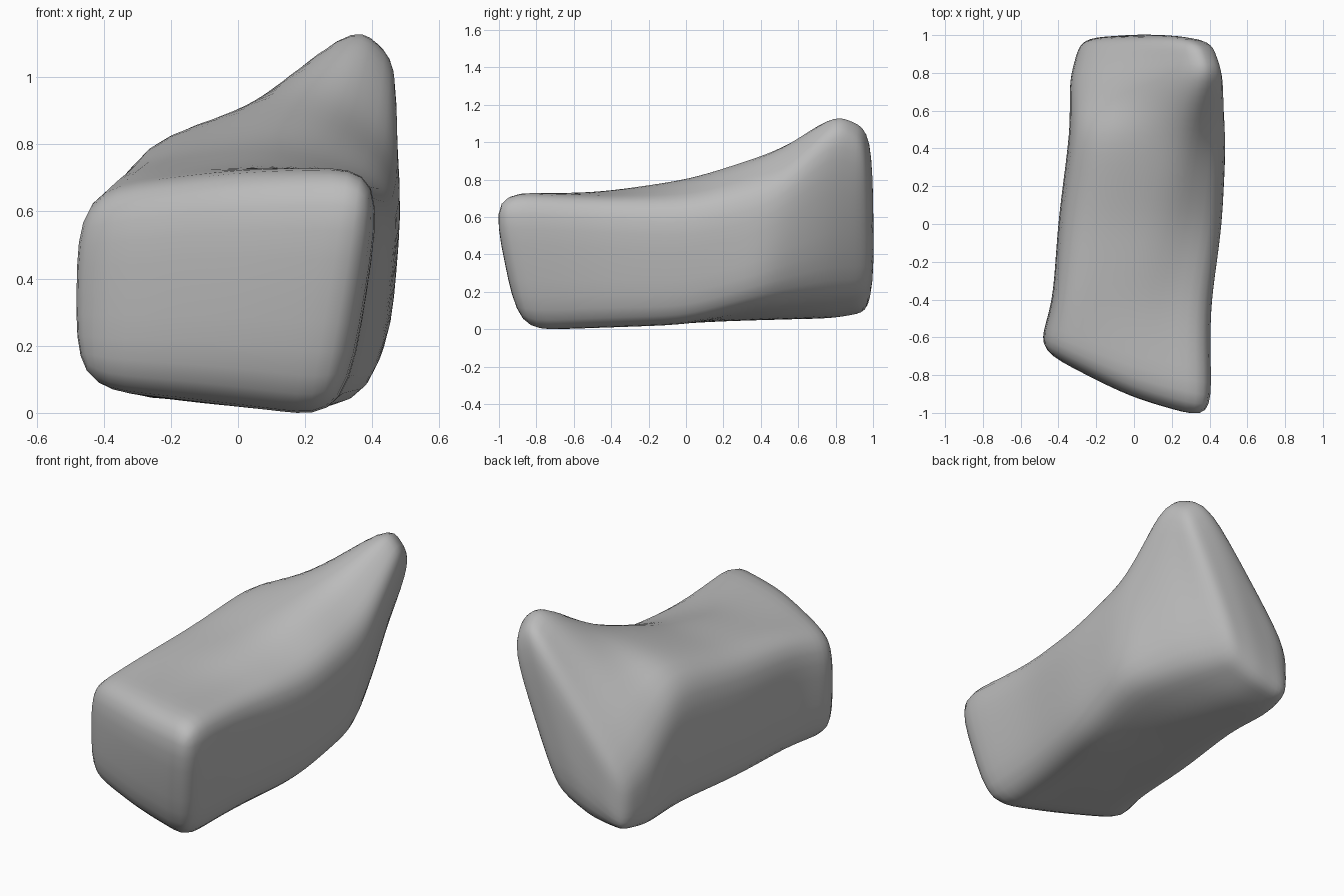
import bpy, bmesh

cube = bpy.data.objects.get("Cube")
if cube:
    bpy.data.objects.remove(cube, do_unlink=True)

# Stone colour
stone = bpy.data.materials.new("stone_grey")
stone.use_nodes = True
grey = (0.5, 0.5, 0.5, 1)
stone.diffuse_color = grey
stone.node_tree.nodes["Principled BSDF"].inputs["Base Color"].default_value = grey

# Cross-sections from front to back, each running along the underside
# (-x, middle, +x) and back over the top (+x, crest, -x)
sections = [
    [(-.51, -.66, .08), (-.08, -.84, .03), (.31, -.92, -.03),
     (.45, -1.09, .75), (0, -.95, .72), (-.5, -.68, .64)],
    [(-.43, -.38, .07), (-.05, -.42, .02), (.34, -.45, 0),
     (.43, -.47, .7), (.02, -.45, .74), (-.43, -.4, .71)],
    [(-.4, .02, .05), (0, 0, .03), (.41, 0, .02),
     (.49, 0, .66), (.15, .02, .82), (-.4, .02, .74)],
    [(-.34, .48, .05), (.02, .45, .05), (.46, .4, .15),
     (.5, .45, .74), (.25, .47, .98), (-.34, .5, .81)],
    [(-.34, .78, .05), (-.05, .78, .07), (.3, .74, .2),
     (.5, .8, 1.06), (.35, .8, 1.19), (-.34, .76, .57)],
    [(-.28, .98, .08), (-.08, 1.01, .12), (.12, 1, .22),
     (.44, .97, .95), (.29, 1, 1.11), (-.28, .99, .36)],
]

# Loft the sections and close both ends with a pair of faces each
bm = bmesh.new()
rings = [[bm.verts.new(p) for p in ring] for ring in sections]
for a, b in zip(rings, rings[1:]):
    for i in range(len(a)):
        j = (i + 1) % len(a)
        bm.faces.new((a[i], a[j], b[j], b[i]))
for ring in (rings[0], rings[-1]):
    bm.faces.new((ring[0], ring[1], ring[4], ring[5]))
    bm.faces.new((ring[1], ring[2], ring[3], ring[4]))
bmesh.ops.recalc_face_normals(bm, faces=bm.faces)

# Halve the faces so that the rounding stays near the corners
bmesh.ops.subdivide_edges(bm, edges=bm.edges[:], cuts=1, use_grid_fill=True)
for face in bm.faces:
    face.smooth = True
mesh = bpy.data.meshes.new("boulder")
bm.to_mesh(mesh)
bm.free()
mesh.materials.append(stone)

boulder = bpy.data.objects.new("boulder", mesh)
bpy.context.collection.objects.link(boulder)

# Weather the corners round
worn = boulder.modifiers.new("worn_corners", 'SUBSURF')
worn.levels = worn.render_levels = 2
